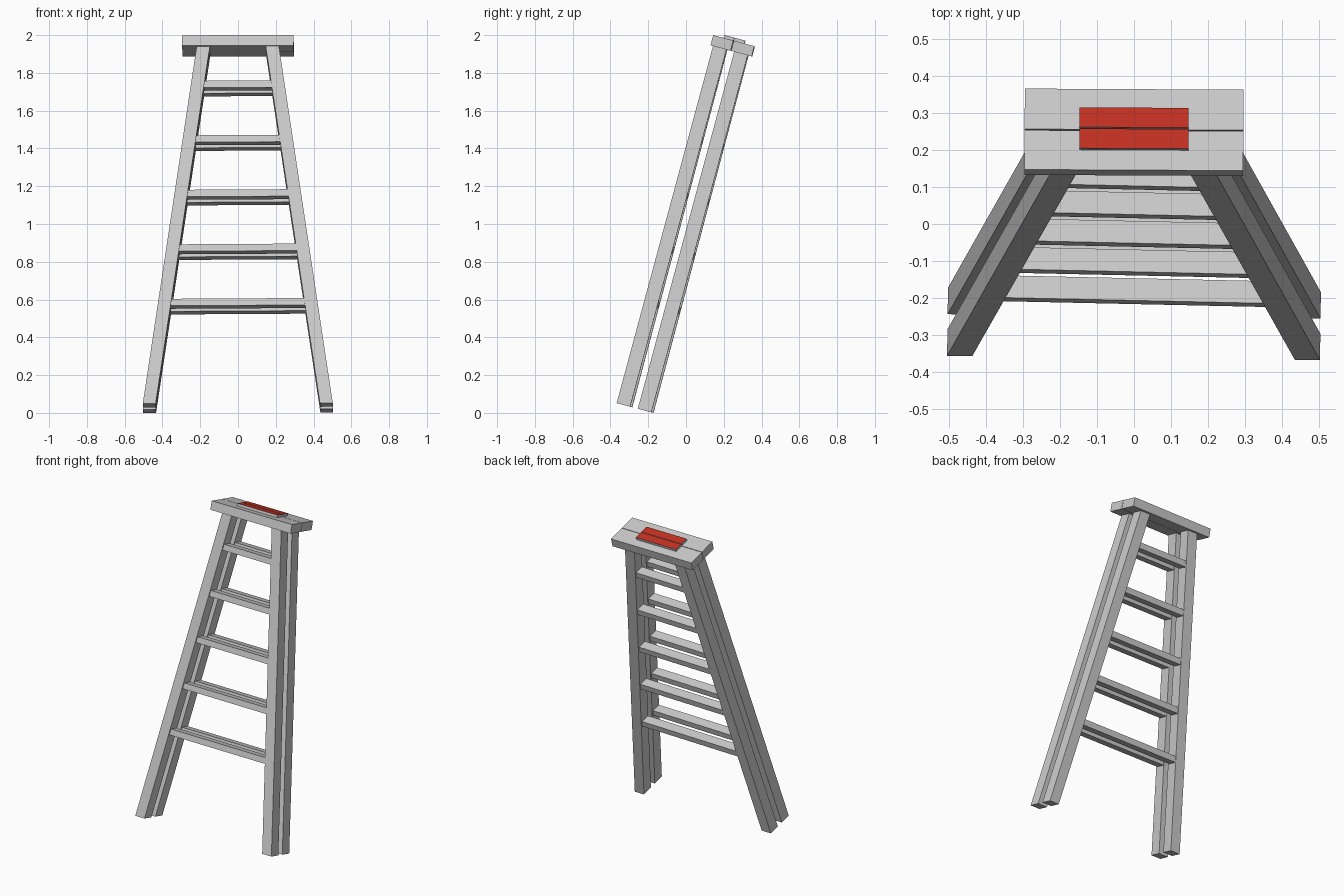
import bpy, bmesh, math
from mathutils import Matrix

if "Cube" in bpy.data.objects:
    bpy.data.objects.remove(bpy.data.objects["Cube"])

# Local frame: x across, y depth, z along the ladder; leaned back 15 degrees
MID = -0.265
LEAN = Matrix.Rotation(math.radians(-15), 4, 'X')


def prism(name, outline, y0, y1, yaw=0.7):
    """Extrude an (x, z) outline from depth y0 to y1 and lean it."""
    bm = bmesh.new()
    face = bm.faces.new([bm.verts.new((x, y0 - MID, z)) for x, z in outline])
    ext = bmesh.ops.extrude_face_region(bm, geom=[face])
    verts = [g for g in ext['geom'] if isinstance(g, bmesh.types.BMVert)]
    bmesh.ops.translate(bm, verts=verts, vec=(0, y1 - y0, 0))
    bmesh.ops.recalc_face_normals(bm, faces=bm.faces[:])
    turn = Matrix.Rotation(math.radians(-yaw), 4, 'Z')
    bm.transform(LEAN @ Matrix.Translation((0, MID, 0)) @ turn)
    mesh = bpy.data.meshes.new(name)
    bm.to_mesh(mesh)
    bm.free()
    obj = bpy.data.objects.new(name, mesh)
    bpy.context.collection.objects.link(obj)
    return obj


def rect(half_w, z0, z1):
    return [(-half_w, z0), (half_w, z0), (half_w, z1), (-half_w, z1)]


FOOT, HEAD = -0.045, 1.918
red = bpy.data.materials.new("red_top")
red.diffuse_color = (0.55, 0.03, 0.015, 1)
red.use_nodes = True
red.node_tree.nodes["Principled BSDF"].inputs["Base Color"].default_value = red.diffuse_color


def inner_half_width(z):
    return 0.435 + (0.147 - 0.435) * (z - FOOT) / (HEAD - FOOT)


for side, centre, cap, pad in (
        ("front", -0.325, (-0.377, -0.267), (-0.321, -0.266)),
        ("back", -0.209, (-0.264, -0.151), (-0.262, -0.207))):
    # Splayed legs
    for s, label in ((-1, "left"), (1, "right")):
        outline = [(s * 0.435, FOOT), (s * 0.503, FOOT),
                   (s * 0.217, HEAD), (s * 0.147, HEAD)]
        prism(f"{side}_{label}_leg", outline, centre - 0.037, centre + 0.037)

    # Rungs
    for i in range(5):
        z = 0.513 + i * 0.2985
        prism(f"{side}_rung_{i + 1}",
              rect(inner_half_width(z) + 0.015, z - 0.019, z + 0.019),
              centre - 0.031, centre + 0.031, yaw=1.3)

    # Half of the top cap
    prism(f"{side}_cap", rect(0.295, 1.913, 1.969), *cap, yaw=0.3)

    # Half of the raised pad, red on its upper face only
    plate = prism(f"{side}_pad", rect(0.147, 1.965, 1.985), *pad, yaw=0.3)
    plate.data.materials.append(None)
    plate.data.materials.append(red)
    max(plate.data.polygons, key=lambda p: p.normal.z).material_index = 1
